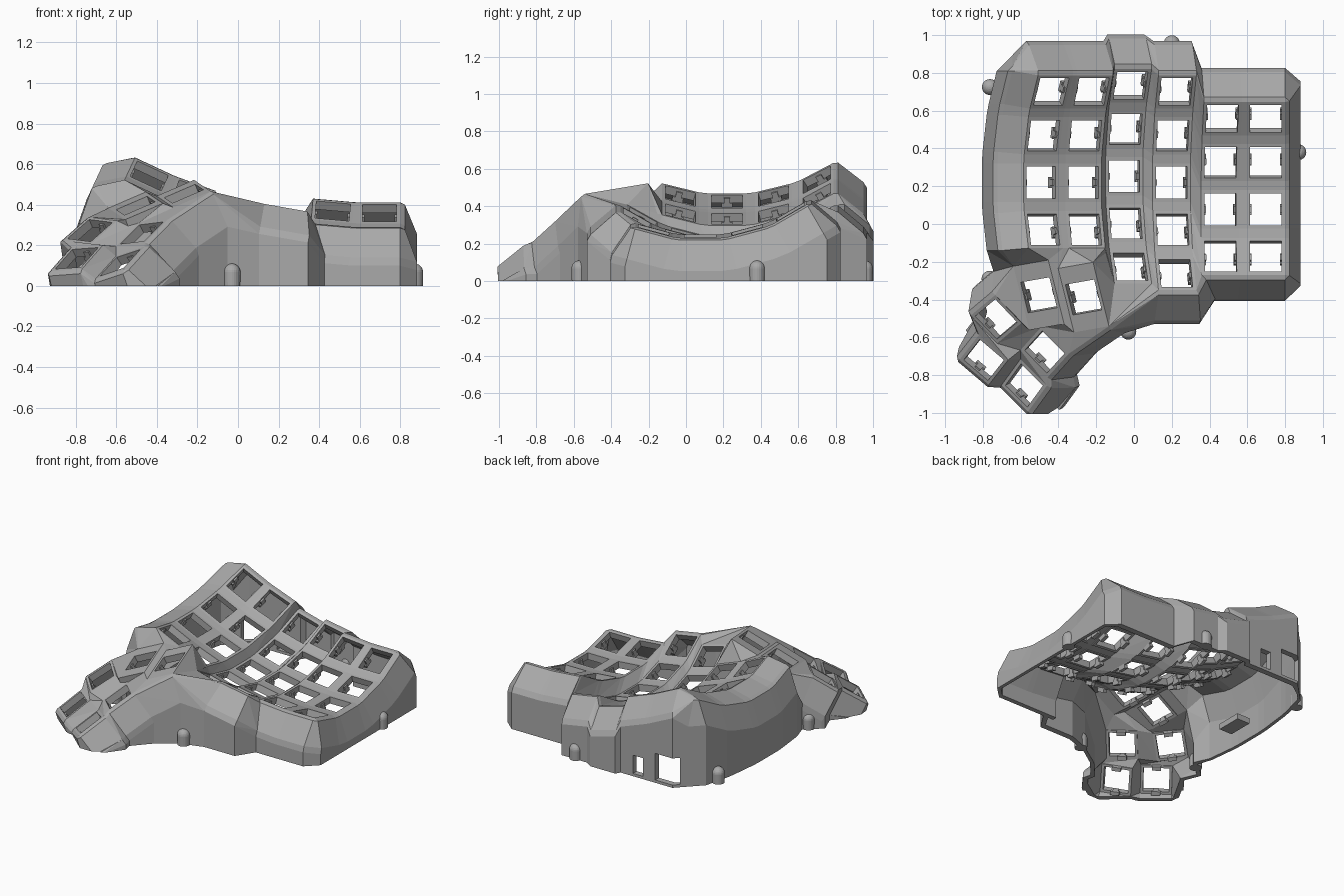
import bpy, bmesh
from math import radians, sin, pi
from mathutils import Matrix, Vector

if "Cube" in bpy.data.objects:
    bpy.data.objects.remove(bpy.data.objects["Cube"])

grey = bpy.data.materials.new("shell grey")
grey.use_nodes = True
grey.diffuse_color = (0.4, 0.4, 0.4, 1)
grey.node_tree.nodes["Principled BSDF"].inputs["Base Color"].default_value = (0.4, 0.4, 0.4, 1)

# Everything is laid out in millimetres, then scaled
SCALE = 1 / 84.4
HALF, LONG, HOLE, THICK = 8.6, 14.9, 7.1, 4
ROW_R, COL_R = 85, 238
COLS, ROWS = 6, 4
SIDES = {"tl": (-1, 1), "tr": (1, 1), "bl": (-1, -1), "br": (1, -1)}
T = Matrix.Translation


def rot(deg, axis):
    return Matrix.Rotation(radians(deg), 4, axis)


# ---- placement of keys ----
def key_matrix(col, row):
    offset = (0, 2.82, -4.5) if col == 2 else (0, -12, 5.64) if col >= 4 else (0, 0, 0)
    return (T((57.4, 18.5, 10 + COL_R)) @ rot(15, "Y") @ T(offset) @ rot(5 * (2 - col), "Y")
            @ T((0, 0, ROW_R - COL_R)) @ rot(15 * (2 - row), "X") @ T((0, 0, -ROW_R)))


ORIGIN = key_matrix(1, 3) @ Vector((HALF, -HALF, 0)) + Vector((5, -4, 5.5))
THUMB = {}
for name, angles, move in (
        ("tr", (10, -23, 10), (-12, -16, 3)), ("tl", (10, -23, 10), (-32, -15, -2)),
        ("mr", (-6, -34, 48), (-29, -40, -13)), ("ml", (6, -34, 40), (-51, -25, -12)),
        ("br", (-16, -33, 54), (-37.8, -55.3, -25.3)), ("bl", (-4, -35, 52), (-56.3, -43.3, -23.5))):
    THUMB[name] = (T(ORIGIN + Vector(move)) @ rot(angles[2], "Z")
                   @ rot(angles[1], "Y") @ rot(angles[0], "X"))


# A post is a matrix and a corner position in that key's frame
def key(col, row, corner):
    sx, sy = SIDES[corner]
    return key_matrix(col, row), sx * HALF, sy * HALF


def thumb(name, corner):
    sx, sy = SIDES[corner]
    return THUMB[name], sx * HALF, sy * (LONG if name in ("tl", "tr") else HALF)


def left(row, side):
    pos = key_matrix(0, row) @ Vector((-HALF, side * HALF, 0)) - Vector((10, 0, 3))
    return T(pos), 0, 0


def points(post, dx=0, dy=0, steps=(0,)):
    m, x, y = post
    shift = ((0, 0), (2, -1), (5, -15), (7, -15))
    return [m @ Vector((x + dx * shift[s][0], y + dy * shift[s][0], z + shift[s][1]))
            for s in steps for z in (0.5, THICK)]


# ---- solids ----
def hull(bm, pts):
    verts = [bm.verts.new(p * SCALE) for p in pts]
    res = bmesh.ops.convex_hull(bm, input=verts)
    spare = {v for v in res["geom_interior"] + res["geom_unused"] if isinstance(v, bmesh.types.BMVert)}
    bmesh.ops.delete(bm, geom=list(spare), context="VERTS")


def strip(bm, posts):
    for trio in zip(posts, posts[1:], posts[2:]):
        hull(bm, [p for post in trio for p in points(post)])


def to_ground(bm, pts):
    hull(bm, pts + [Vector((p.x, p.y, -1)) for p in pts])


def wall(bm, a, da, b, db):
    hull(bm, points(a, *da, (0, 1, 2, 3)) + points(b, *db, (0, 1, 2, 3)))
    to_ground(bm, points(a, *da, (2, 3)) + points(b, *db, (2, 3)))


def block(bm, m, x0, x1, y0, y1, z0, z1):
    hull(bm, [m @ Vector((x, y, z)) for x in (x0, x1) for y in (y0, y1) for z in (z0, z1)])


def key_plate(bm, m, long=False):
    for s in (-1, 1):
        block(bm, m, s * HOLE, s * HALF, -HALF, HALF, 0, THICK)
        block(bm, m, -HOLE, HOLE, s * HOLE, s * HALF, 0, THICK)
        # switch clips inside and under the opening
        block(bm, m, s * (HOLE - 0.8), s * HOLE, -1.4, 1.4, 0, 2.6)
        block(bm, m, s * (HOLE - 0.8), s * HALF, -2.5, 2.5, -2, 0)
        if long:
            block(bm, m, -HALF, HALF, s * HALF, s * LONG, 0.5, THICK)


def finish(bm, name):
    cut = bmesh.ops.bisect_plane(bm, geom=bm.verts[:] + bm.edges[:] + bm.faces[:],
                                 plane_co=(0, 0, 0), plane_no=(0, 0, 1), clear_inner=True)
    rim = [e for e in cut["geom_cut"] if isinstance(e, bmesh.types.BMEdge)]
    if rim:
        bmesh.ops.holes_fill(bm, edges=rim)
    bmesh.ops.dissolve_limit(bm, angle_limit=0.01, verts=bm.verts[:], edges=bm.edges[:])
    bmesh.ops.recalc_face_normals(bm, faces=bm.faces[:])
    mesh = bpy.data.meshes.new(name)
    bm.to_mesh(mesh)
    bm.free()
    mesh.materials.append(grey)
    obj = bpy.data.objects.new(name, mesh)
    bpy.context.scene.collection.objects.link(obj)
    return obj


# ---- finger key plates and the web between them ----
bm = bmesh.new()
for c in range(COLS):
    for r in range(ROWS + (c in (2, 3))):
        key_plate(bm, key_matrix(c, r))
finish(bm, "finger_key_plates")

bm = bmesh.new()
for c in range(COLS):
    for r in range(ROWS):
        if c < COLS - 1:
            strip(bm, [key(c + 1, r, "tl"), key(c, r, "tr"), key(c + 1, r, "bl"), key(c, r, "br")])
        if r < ROWS - 1:
            strip(bm, [key(c, r, "bl"), key(c, r, "br"), key(c, r + 1, "tl"), key(c, r + 1, "tr")])
        if c < COLS - 1 and r < ROWS - 1:
            strip(bm, [key(c, r, "br"), key(c, r + 1, "tr"), key(c + 1, r, "bl"), key(c + 1, r + 1, "tl")])
strip(bm, [key(1, 3, "br"), key(2, 4, "tl"), key(2, 3, "bl"), key(2, 4, "tr"),
           key(2, 3, "br"), key(3, 3, "bl")])
strip(bm, [key(3, 4, "tr"), key(3, 4, "br"), key(4, 3, "bl")])
finish(bm, "finger_web")

# ---- thumb cluster ----
bm = bmesh.new()
for name, m in THUMB.items():
    key_plate(bm, m, name in ("tl", "tr"))
finish(bm, "thumb_key_plates")

bm = bmesh.new()
for chain in ("tl.tr tl.br tr.tl tr.bl", "br.tr br.br mr.tl mr.bl", "bl.tr bl.br ml.tl ml.bl",
              "br.tl bl.bl br.tr bl.br mr.tl ml.bl mr.tr ml.br",
              "tl.tl ml.tr tl.bl ml.br tl.br mr.tr tr.bl mr.br tr.br"):
    strip(bm, [thumb(*p.split(".")) for p in chain.split()])
strip(bm, [thumb("tl", "tl"), key(0, 3, "bl"), thumb("tl", "tr"), key(0, 3, "br"), thumb("tr", "tl"),
           key(1, 3, "bl"), thumb("tr", "tr"), key(1, 3, "br"), key(2, 4, "tl"), key(2, 4, "bl"),
           thumb("tr", "tr"), key(2, 4, "bl"), thumb("tr", "br"), key(2, 4, "br"), key(3, 4, "bl"),
           key(2, 4, "tr"), key(3, 4, "tl"), key(3, 3, "bl"), key(3, 4, "tr"), key(3, 3, "br"),
           key(4, 3, "bl")])
finish(bm, "thumb_web")

# ---- outer walls ----
N, S, E, W = (0, 1), (0, -1), (1, 0), (-1, 0)
bm = bmesh.new()
for c in range(COLS):
    wall(bm, key(c, 0, "tl"), N, key(c, 0, "tr"), N)
    if c:
        wall(bm, key(c, 0, "tl"), N, key(c - 1, 0, "tr"), N)
wall(bm, key(0, 0, "tl"), N, left(0, 1), N)
back_wall = finish(bm, "back_wall")

bm = bmesh.new()
last = COLS - 1
wall(bm, key(last, 0, "tr"), N, key(last, 0, "tr"), E)
for r in range(ROWS):
    wall(bm, key(last, r, "tr"), E, key(last, r, "br"), E)
    if r:
        wall(bm, key(last, r - 1, "br"), E, key(last, r, "tr"), E)
wall(bm, key(last, 3, "br"), S, key(last, 3, "br"), E)
finish(bm, "outer_side_wall")

bm = bmesh.new()
wall(bm, left(0, 1), N, left(0, 1), W)
for r in range(ROWS):
    wall(bm, left(r, 1), W, left(r, -1), W)
    strip(bm, [key(0, r, "tl"), key(0, r, "bl"), left(r, 1), left(r, -1)])
    if r:
        wall(bm, left(r - 1, -1), W, left(r, 1), W)
        strip(bm, [key(0, r, "tl"), key(0, r - 1, "bl"), left(r, 1), left(r - 1, -1)])
finish(bm, "inner_side_wall")

bm = bmesh.new()
wall(bm, thumb("tr", "br"), S, key(3, 4, "bl"), S)
wall(bm, key(3, 4, "bl"), S, key(3, 4, "br"), (0.5, -1))
wall(bm, key(3, 4, "br"), (0.5, -1), key(4, 3, "bl"), (1, -1))
wall(bm, key(4, 3, "bl"), (1, -1), key(4, 3, "bl"), S)
for c in (4, 5):
    wall(bm, key(c, 3, "bl"), S, key(c, 3, "br"), S)
wall(bm, key(5, 3, "bl"), S, key(4, 3, "br"), S)
finish(bm, "front_wall")

bm = bmesh.new()
NW = (-0.3, 1)
for a, da, b, db in (("mr.br", S, "tr.br", S), ("mr.br", S, "mr.bl", S), ("br.br", S, "br.bl", S),
                     ("ml.tr", NW, "ml.tl", N), ("bl.tr", N, "bl.tl", N), ("br.tl", W, "br.bl", W),
                     ("bl.tl", W, "bl.bl", W), ("br.bl", W, "br.bl", S), ("bl.tl", W, "bl.tl", N),
                     ("mr.bl", S, "br.br", S), ("ml.tl", N, "bl.tr", N), ("bl.bl", W, "br.tl", W)):
    wall(bm, thumb(*a.split(".")), da, thumb(*b.split(".")), db)
# joint between the thumb cluster and the inner side wall
end, mid, tip = left(3, -1), thumb("ml", "tr"), points(thumb("tl", "tl"))
low = points(end, *W, (2, 3)) + points(mid, *NW, (2, 3))
to_ground(bm, low)
hull(bm, low + tip)
hull(bm, points(end, *W, (0, 1, 2, 3)) + tip)
hull(bm, points(end, *W, (0, 1)) + points(key(0, 3, "bl")) + tip)
hull(bm, points(mid, *NW, (0, 1, 2, 3)) + tip)
finish(bm, "thumb_wall")

# ---- cable openings in the back wall ----
bm = bmesh.new()
for x, width, top in ((-0.52, 0.17, 0.21), (-0.3, 0.08, 0.15)):
    block(bm, Matrix.Scale(1 / SCALE, 4), x - width / 2, x + width / 2, 0.75, 1.2, 0.02, top)
cutter = finish(bm, "cable_opening_cutter")
cutter.hide_render = True
cutter.hide_set(True)
mod = back_wall.modifiers.new("cable openings", "BOOLEAN")
mod.object, mod.operation, mod.solver, mod.use_self = cutter, "DIFFERENCE", "EXACT", True

# ---- domed screw bosses and an inner holder bracket ----
bm = bmesh.new()
for x, y in ((0.2, 0.957), (-0.763, 0.725), (0.87, 0.38), (-0.765, -0.29), (-0.03, -0.57)):
    ball = bmesh.ops.create_uvsphere(bm, u_segments=24, v_segments=12, radius=0.042)["verts"]
    for v in ball:
        v.co = (v.co.x + x, v.co.y + y, v.co.z + 0.068 if v.co.z > -0.001 else -0.01)
finish(bm, "screw_bosses")
bm = bmesh.new()
block(bm, Matrix.Scale(1 / SCALE, 4), -0.74, -0.64, 0.1, 0.28, 0.07, 0.11)
finish(bm, "inner_holder_bracket")
